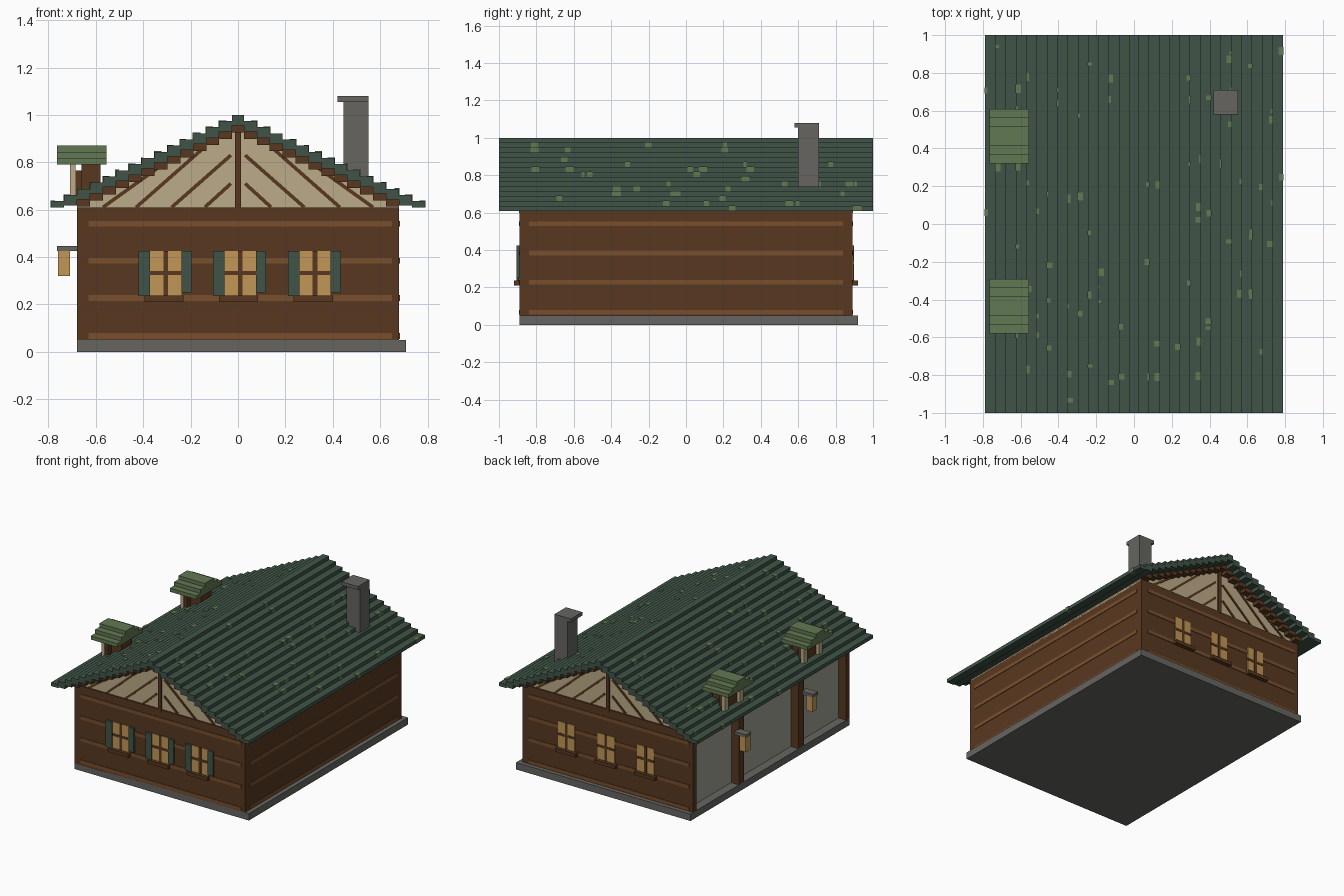
import bpy, bmesh, math, random
from mathutils import Matrix

if "Cube" in bpy.data.objects:
    bpy.data.objects.remove(bpy.data.objects["Cube"], do_unlink=True)
random.seed(4)


def material(name, rgb):
    lin = [((c / 255 + 0.055) / 1.055) ** 2.4 for c in rgb] + [1.0]
    m = bpy.data.materials.new(name)
    m.use_nodes = True
    m.diffuse_color = lin
    bsdf = next(n for n in m.node_tree.nodes if n.type == 'BSDF_PRINCIPLED')
    bsdf.inputs["Base Color"].default_value = lin
    bsdf.inputs["Roughness"].default_value = 0.9
    return m


BROWN = material("dark_wood", (88, 56, 32))
LIGHT = material("light_wood", (120, 79, 45))
BEIGE = material("cream_plaster", (188, 171, 136))
GREEN = material("roof_green", (64, 84, 71))
MOSS = material("moss_green", (97, 120, 82))
STONE = material("grey_stone", (102, 101, 97))
GOLD = material("window_gold", (194, 150, 87))
PALE = material("pale_grey", (160, 160, 150))


def finish(name, bm, mat):
    bmesh.ops.recalc_face_normals(bm, faces=bm.faces)
    me = bpy.data.meshes.new(name)
    bm.to_mesh(me)
    bm.free()
    me.materials.append(mat)
    ob = bpy.data.objects.new(name, me)
    bpy.context.collection.objects.link(ob)
    return ob


def boxes(name, mat, items):
    """One object from boxes given as (x0, x1, y0, y1, z0, z1)."""
    bm = bmesh.new()
    for x0, x1, y0, y1, z0, z1 in items:
        mx = Matrix.Translation(((x0 + x1) / 2, (y0 + y1) / 2, (z0 + z1) / 2))
        mx = mx @ Matrix.Diagonal((x1 - x0, y1 - y0, z1 - z0, 1))
        bmesh.ops.create_cube(bm, size=1, matrix=mx)
    return finish(name, bm, mat)


def extrude(name, mat, profile, y0, y1):
    """Extrude an (x, z) outline along y."""
    bm = bmesh.new()
    face = bm.faces.new([bm.verts.new((x, y0, z)) for x, z in profile])
    geo = bmesh.ops.extrude_face_region(bm, geom=[face])["geom"]
    for v in geo:
        if isinstance(v, bmesh.types.BMVert):
            v.co.y = y1
    return finish(name, bm, mat)


# Stepped roof
STEP, DROP, N = 0.0545, 0.026, 15


def step_edge(k):
    return 0.025 + STEP * k


def stairs(n, shift, low):
    half = []
    for k in range(n):
        z = max(1 - DROP * k + shift, low)
        half += [(step_edge(k - 1) if k else 0.0, z), (step_edge(k), z)]
    return [(-x, z) for x, z in reversed(half[1:])] + half[1:]


extrude("roof", GREEN, stairs(N, 0, 0) + stairs(N, -0.045, 0.61)[::-1], -1, 1)
extrude("roof_lining", BROWN,
        stairs(13, -0.045, 0) + stairs(13, -0.075, 0)[::-1], -0.93, 0.93)

# Moss patches wrapped over the step edges
patches = []
for s in (-1, 1):
    for i in range(42):
        k = random.randrange(1, N)
        x, z, y = step_edge(k), 1 - DROP * k, random.uniform(-0.98, 0.95)
        w = random.uniform(0.015, 0.045)
        xs = sorted((s * (x - random.uniform(0.005, 0.03)), s * (x + 0.003)))
        patches.append((*xs, y, y + w, z - DROP, z + 0.003))
boxes("roof_moss", MOSS, patches)

# Stone base and timber walls; the right side is a recessed porch
boxes("stone_base", STONE, [(-0.68, 0.71, -0.89, 0.92, 0, 0.05)])
boxes("walls", BROWN, [(-0.61, 0.68, -0.85, 0.85, 0.05, 0.61),
                       (-0.68, 0.68, -0.89, -0.85, 0.04, 0.61),
                       (-0.68, 0.68, 0.85, 0.89, 0.04, 0.61),
                       (0.64, 0.68, -0.89, 0.89, 0.04, 0.61)])
boxes("porch_wall", PALE, [(-0.618, -0.61, -0.85, 0.85, 0.05, 0.6)])
boxes("porch_posts", BROWN, [(-0.68, -0.62, y - 0.03, y + 0.03, 0.05, 0.61)
                             for y in (-0.34, 0.34)])

# Lighter log bands
bands = []
for z in (0.055, 0.215, 0.372, 0.528):
    bands += [(0.68, 0.684, -0.84, 0.84, z, z + 0.025),
              (-0.63, 0.65, -0.894, -0.89, z, z + 0.025),
              (-0.65, 0.63, 0.89, 0.894, z, z + 0.025)]
boxes("log_bands", LIGHT, bands)

# Plastered gables with thin timber framing
extrude("gable", BEIGE, [(-0.68, 0.6), (0.68, 0.6), (0.68, 0.625),
                         (0, 0.945), (-0.68, 0.625)], -0.88, 0.88)
boxes("gable_posts", BROWN, [(-0.012, 0.012, s * 0.885 - 0.008, s * 0.885 + 0.008,
                              0.6, 0.95) for s in (-1, 1)])
bm = bmesh.new()
for sy in (-1, 1):
    for sx in (-1, 1):
        for xb, xt, zt in ((0.14, 0.03, 0.71), (0.28, 0.03, 0.83),
                           (0.43, 0.14, 0.865), (0.57, 0.34, 0.775)):
            dx, dz = xt - xb, zt - 0.61
            mx = Matrix.Translation((sx * (xb + xt) / 2, sy * 0.882, (0.61 + zt) / 2))
            mx = mx @ Matrix.Rotation(-math.atan2(dz, sx * dx), 4, 'Y')
            mx = mx @ Matrix.Diagonal((math.hypot(dx, dz), 0.008, 0.015, 1))
            bmesh.ops.create_cube(bm, size=1, matrix=mx)
finish("gable_braces", bm, BROWN)

# Windows on both gable walls, shutters on the front only
panes, bars, sills, shutters = [], [], [], []
for c in (-0.305, 0.01, 0.325):
    for s in (-1, 1):
        def at(a, b):
            return tuple(sorted((s * a, s * b)))
        panes.append((c - 0.066, c + 0.066, *at(0.888, 0.896), 0.235, 0.425))
        bars += [(c - 0.01, c + 0.01, *at(0.89, 0.899), 0.235, 0.425),
                 (c - 0.066, c + 0.066, *at(0.89, 0.899), 0.325, 0.342)]
        sills.append((c - 0.09, c + 0.075, *at(0.885, 0.92), 0.212, 0.237))
    shutters += [(c - 0.115, c - 0.066, -0.905, -0.888, 0.235, 0.425),
                 (c + 0.066, c + 0.108, -0.905, -0.888, 0.25, 0.425)]
boxes("window_panes", GOLD, panes)
boxes("window_bars", BROWN, bars)
boxes("window_sills", BROWN, sills)
boxes("shutters", GREEN, shutters)

# Chimney
boxes("chimney", STONE, [(0.445, 0.55, 0.6, 0.71, 0.7, 1.06),
                         (0.42, 0.55, 0.58, 0.71, 1.055, 1.08)])

# Dormers and porch lanterns
for label, y, ly in (("front", -0.435, -0.38), ("rear", 0.465, 0.38)):
    boxes(label + "_dormer_roof", MOSS,
          [(-0.765, -0.555, y - w, y + w, z, z + 0.027)
           for w, z in ((0.145, 0.79), (0.1, 0.817), (0.05, 0.843))])
    boxes(label + "_dormer_cheeks", BEIGE,
          [(-0.71, -0.685, y + a - 0.02, y + a + 0.02, 0.66, 0.79)
           for a in (-0.085, 0.085)])
    boxes(label + "_dormer_frame", BROWN,
          [(-0.685, -0.66, y - 0.1, y + 0.1, 0.66, 0.765),
           (-0.66, -0.58, y - 0.06, y + 0.06, 0.66, 0.8)])
    boxes(label + "_lantern", GOLD, [(-0.76, -0.71, ly - 0.026, ly + 0.026, 0.32, 0.425)])
    boxes(label + "_lantern_cap", STONE,
          [(-0.765, -0.67, ly - 0.028, ly + 0.028, 0.425, 0.447)])
